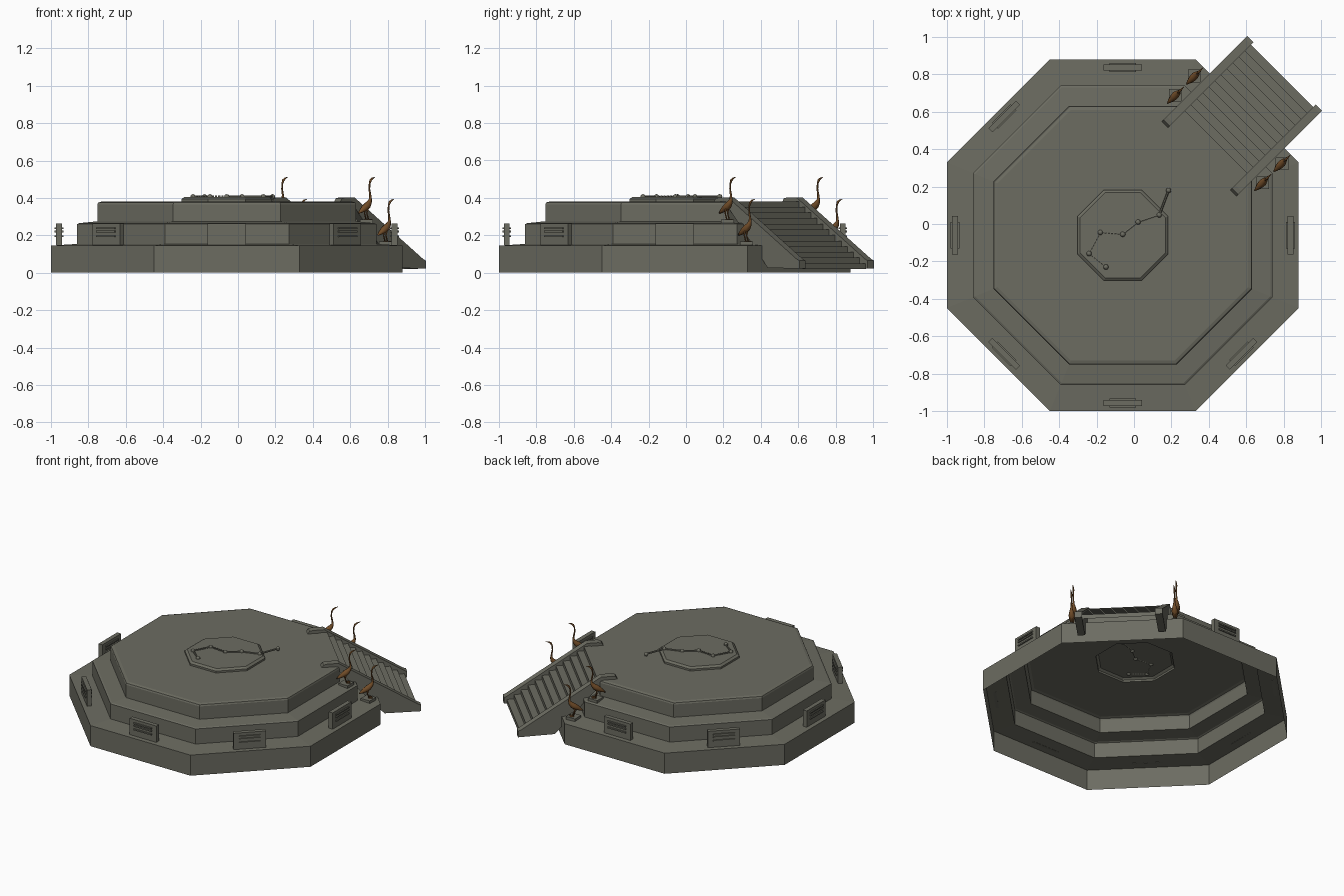
import bpy, bmesh, math
from mathutils import Vector, Matrix

if "Cube" in bpy.data.objects:
    bpy.data.objects.remove(bpy.data.objects["Cube"])


def material(name, rgb):
    m = bpy.data.materials.new(name)
    m.diffuse_color = (*rgb, 1)
    m.use_nodes = True
    m.node_tree.nodes["Principled BSDF"].inputs["Base Color"].default_value = m.diffuse_color
    return m


STONE = material("grey stone", (0.15, 0.15, 0.12))
BRONZE = material("brown bronze", (0.17, 0.075, 0.022))
CX = CY = -0.06                                   # centre of the octagon
DIAG = Matrix.Rotation(math.radians(45), 4, 'Z')  # local x runs down the stairs


def finish(name, bm, mat, matrix=None, smooth=False, recalc=True):
    if recalc:
        bmesh.ops.recalc_face_normals(bm, faces=bm.faces[:])
    me = bpy.data.meshes.new(name)
    bm.to_mesh(me)
    bm.free()
    me.materials.append(mat)
    for p in me.polygons:
        p.use_smooth = smooth
    ob = bpy.data.objects.new(name, me)
    bpy.context.collection.objects.link(ob)
    if matrix:
        ob.matrix_world = matrix
    return ob


def box(bm, center, size):
    m = Matrix.Translation(center) @ Matrix.Diagonal((*size, 1))
    bmesh.ops.create_cube(bm, size=1, matrix=m)


def tube(bm, pts, radii, sides=8):
    """Rings of varying radius swept along a path, closed at both ends."""
    pts = [Vector(p) for p in pts]
    rings = []
    for i, p in enumerate(pts):
        d = (pts[min(i + 1, len(pts) - 1)] - pts[max(i - 1, 0)]).normalized()
        ref = Vector((0, 1, 0)) if abs(d.y) < 0.9 else Vector((0, 0, 1))
        a = d.cross(ref).normalized()
        b = d.cross(a)
        ring = []
        for k in range(sides):
            t = 2 * math.pi * k / sides
            ring.append(bm.verts.new(p + radii[i] * (a * math.cos(t) + b * math.sin(t))))
        rings.append(ring)
    for r, s in zip(rings, rings[1:]):
        for k in range(sides):
            j = (k + 1) % sides
            bm.faces.new((r[k], r[j], s[j], s[k]))
    bm.faces.new(rings[0])
    bm.faces.new(rings[-1])


# Three-tier octagonal platform with raised centre, open underneath
profile = [(0.94, 0), (0.94, 0.145), (0.80, 0.154), (0.80, 0.26), (0.79, 0.265),
           (0.692, 0.275), (0.692, 0.365), (0.688, 0.375), (0.67, 0.38), (0.243, 0.38),
           (0.243, 0.393), (0.228, 0.404)]
bm = bmesh.new()
rings = []
for r, z in profile:
    R = r / math.cos(math.pi / 8)
    rings.append([bm.verts.new((R * math.cos(math.pi / 8 + k * math.pi / 4),
                                R * math.sin(math.pi / 8 + k * math.pi / 4), z))
                  for k in range(8)])
for a, b in zip(rings, rings[1:]):
    for k in range(8):
        j = (k + 1) % 8
        bm.faces.new((a[k], a[j], b[j], b[k]))
bm.faces.new(rings[-1])
finish("platform", bm, STONE, Matrix.Translation((CX, CY, 0)), recalc=False)

# Linked studs on the centre, first links solid and the last ones dashed
studs = [(0.185, 0.18), (0.135, 0.048), (0.022, 0.01), (-0.06, -0.055),
         (-0.18, -0.045), (-0.24, -0.158), (-0.15, -0.23)]
bm = bmesh.new()
for x, y in studs:
    bmesh.ops.create_uvsphere(bm, u_segments=12, v_segments=8, radius=0.014,
                              matrix=Matrix.Translation((x, y, 0.406)))
for i, (a, b) in enumerate(zip(studs, studs[1:])):
    a, b = Vector((*a, 0.407)), Vector((*b, 0.407))
    n = 1 if i < 3 else 7
    for k in range(n):
        e = (k + (1 if n == 1 else 0.65)) / n
        tube(bm, [a.lerp(b, k / n), a.lerp(b, e)], [0.006, 0.006], 6)
finish("centre_studs", bm, STONE)

# Staircase treads
N, u0, u1, z0, z1 = 12, 0.575, 1.12, 0.02, 0.382
run, rise = (u1 - u0) / N, (z1 - z0) / N
path = [(u1, z0)]
for i in range(N):
    path += [(u1 - i * run, z0 + (i + 1) * rise), (u1 - (i + 1) * run, z0 + (i + 1) * rise)]
bm = bmesh.new()
rows = [[bm.verts.new((u, v, z)) for v in (-0.24, 0.24)] for u, z in path]
for a, b in zip(rows, rows[1:]):
    bm.faces.new((a[0], a[1], b[1], b[0]))
finish("stair_treads", bm, STONE, DIAG, recalc=False)

# Solid side walls of the stairs, with flat curb at the top
wall = [(0.492, 0.378), (0.505, 0.398), (0.53, 0.402), (0.60, 0.402), (1.12, 0.072),
        (1.138, 0.065), (1.138, 0.022), (0.90, 0.026), (0.60, 0.35)]
for side, name in ((1, "left"), (-1, "right")):
    bm = bmesh.new()
    f = bm.faces.new([bm.verts.new((u, side * 0.235, z)) for u, z in wall])
    ex = bmesh.ops.extrude_face_region(bm, geom=[f])
    bmesh.ops.translate(bm, vec=(0, side * 0.047, 0),
                        verts=[v for v in ex["geom"] if isinstance(v, bmesh.types.BMVert)])
    finish("stair_wall_" + name, bm, STONE, DIAG)

# Plaques on the lowest ledge, one on each side but the stairs
for k in range(8):
    if k == 1:
        continue
    bm = bmesh.new()
    box(bm, (0.897, 0, 0.205), (0.03, 0.208, 0.115))
    for z in (0.238, 0.220, 0.195):
        box(bm, (0.897, 0, z), (0.046, 0.14, 0.009))
    finish("plaque_%d" % k, bm, STONE,
           Matrix.Translation((CX, CY, 0)) @ Matrix.Rotation(k * math.pi / 4, 4, 'Z'))

# Wading bird statues beside the stairs: tail, body, neck and beak are one sweep
bird = [(-0.062, 0.05, 0.002), (-0.045, 0.06, 0.010), (-0.02, 0.075, 0.018),
        (0.003, 0.09, 0.020), (0.02, 0.108, 0.014), (0.028, 0.125, 0.008),
        (0.026, 0.15, 0.0055), (0.02, 0.18, 0.0045), (0.022, 0.208, 0.0045),
        (0.03, 0.227, 0.0065), (0.042, 0.236, 0.005), (0.064, 0.244, 0.001)]
for u, z in ((0.643, 0.268), (0.787, 0.15)):
    for v in (-0.33, 0.33):
        at = Matrix.Translation(DIAG @ Vector((u, v, z)))
        bm = bmesh.new()
        tube(bm, [(x, 0, h) for x, h, r in bird], [r for x, h, r in bird])
        for s in (-1, 1):
            tube(bm, [(0.005, s * 0.009, 0.015), (-0.008, s * 0.009, 0.05),
                      (0, s * 0.009, 0.085)], [0.004, 0.0035, 0.007], 6)
            box(bm, (0.012, s * 0.009, 0.018), (0.026, 0.01, 0.005))
        finish("bird_statue", bm, BRONZE, at @ DIAG, smooth=True)
        bm = bmesh.new()
        box(bm, (0, 0, 0.007), (0.07, 0.07, 0.02))
        finish("bird_base", bm, STONE, at)
